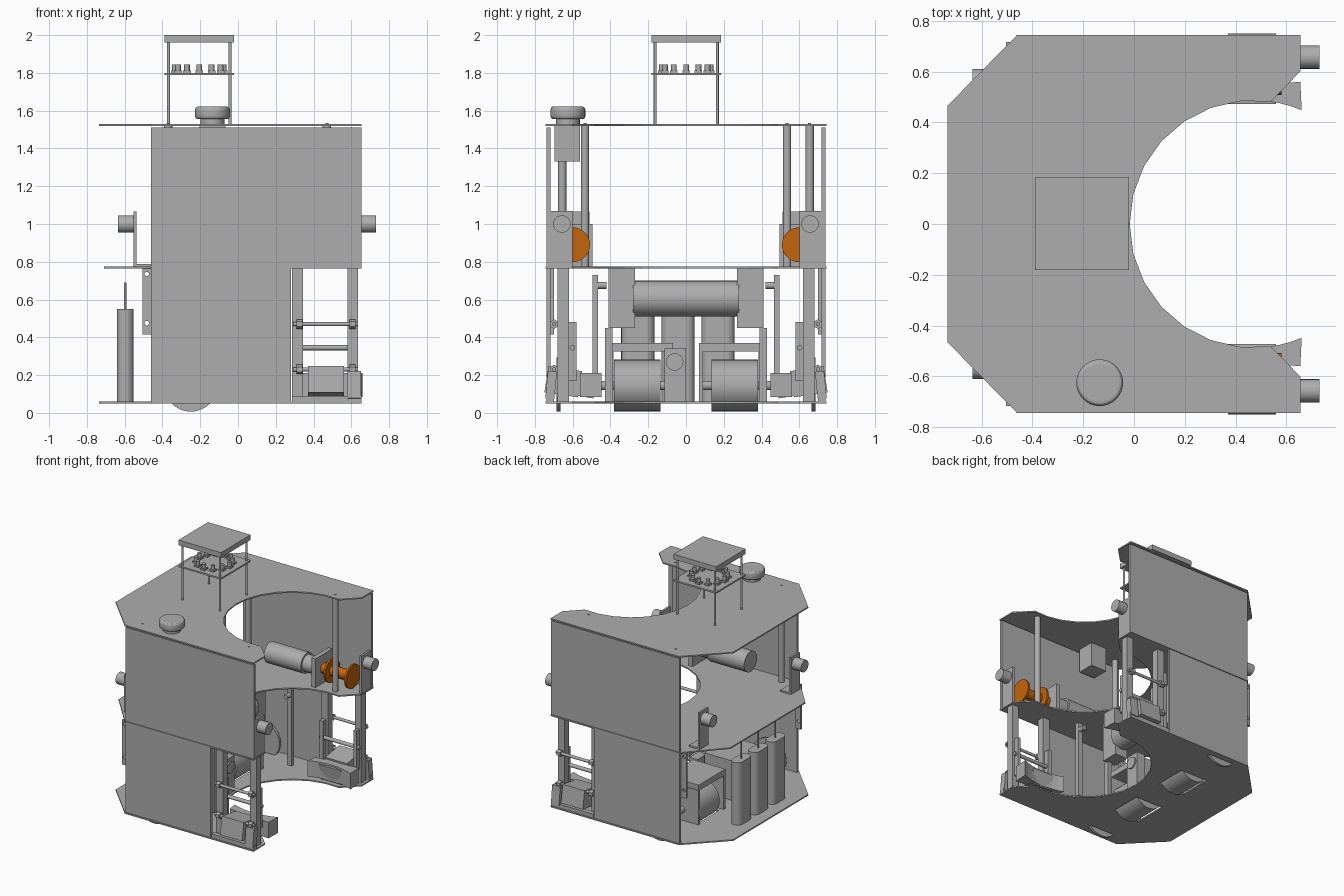
import bpy, bmesh, math
from mathutils import Matrix, Vector

if "Cube" in bpy.data.objects:
    bpy.data.objects.remove(bpy.data.objects["Cube"], do_unlink=True)


def material(name, rgb):
    m = bpy.data.materials.new(name)
    m.use_nodes = True
    m.diffuse_color = (*rgb, 1)
    m.node_tree.nodes["Principled BSDF"].inputs["Base Color"].default_value = (*rgb, 1)
    return m


GREY = material("metal grey", (0.42, 0.42, 0.42))
ORANGE = material("spool orange", (0.55, 0.13, 0.004))


def add(name, mesh, mat):
    mesh.materials.clear()
    mesh.materials.append(mat)
    ob = bpy.data.objects.new(name, mesh)
    bpy.context.collection.objects.link(ob)
    return ob


def box(name, x, y, z, tilt=0, mat=GREY):
    """Box from three (low, high) ranges, tilted about x."""
    bm = bmesh.new()
    size = [abs(r[1] - r[0]) for r in (x, y, z)]
    mid = Vector([(r[0] + r[1]) / 2 for r in (x, y, z)])
    bmesh.ops.create_cube(bm, size=1, matrix=Matrix.Translation(mid)
                          @ Matrix.Rotation(tilt, 4, "X") @ Matrix.Diagonal((*size, 1)))
    me = bpy.data.meshes.new(name)
    bm.to_mesh(me)
    bm.free()
    return add(name, me, mat)


def rod(name, a, b, r, mat=GREY, sides=24):
    """Cylinder between two points."""
    a, b = Vector(a), Vector(b)
    turn = (b - a).to_track_quat("Z", "Y").to_matrix().to_4x4()
    bm = bmesh.new()
    bmesh.ops.create_cone(bm, cap_ends=True, segments=sides, radius1=r, radius2=r,
                          depth=(b - a).length, matrix=Matrix.Translation((a + b) / 2) @ turn)
    for f in bm.faces:
        f.smooth = sides > 8 and len(f.verts) == 4
    me = bpy.data.meshes.new(name)
    bm.to_mesh(me)
    bm.free()
    return add(name, me, mat)


def slab(name, loops, low, high, upright=False):
    """Extruded outline with holes; upright outlines lie in x-z and extrude along y."""
    cu = bpy.data.curves.new(name, "CURVE")
    cu.dimensions, cu.fill_mode = "2D", "BOTH"
    cu.extrude = (high - low) / 2
    for loop in loops:
        sp = cu.splines.new("POLY")
        sp.points.add(len(loop) - 1)
        for p, (u, v) in zip(sp.points, loop):
            p.co = (u, v, 0, 1)
        sp.use_cyclic_u = True
    tmp = bpy.data.objects.new(name + "_outline", cu)
    bpy.context.collection.objects.link(tmp)
    bpy.context.view_layer.update()
    me = bpy.data.meshes.new_from_object(tmp.evaluated_get(bpy.context.evaluated_depsgraph_get()))
    bpy.data.objects.remove(tmp, do_unlink=True)
    for p in me.polygons:
        p.use_smooth = False
    mid = (low + high) / 2
    if upright:
        me.transform(Matrix.Translation((0, mid, 0)) @ Matrix.Rotation(math.pi / 2, 4, "X"))
    else:
        me.transform(Matrix.Translation((0, 0, mid)))
    return add(name, me, GREY)


def arc(cx, cy, r, start, end, n):
    angles = [math.radians(start + (end - start) * i / n) for i in range(n + 1)]
    return [(cx + r * math.cos(t), cy + r * math.sin(t)) for t in angles]


def rect(x0, x1, y0, y1):
    return [(x0, y0), (x1, y0), (x1, y1), (x0, y1)]


# Three deck plates with a round bay open to +x
def deck(name, z, back, holes=()):
    half = [(0.655, 0.6), (0.655, 0.745), (-0.46, 0.745), (back, 0.465)]
    outline = half + [(x, -y) for x, y in reversed(half)]
    outline += arc(0.47, 0, 0.487, 278, 82, 14)
    slab(name, [outline, *holes], z, z + 0.01)


wheel_holes = [rect(-0.37, -0.13, s * 0.255 - 0.13, s * 0.255 + 0.13) for s in (-1, 1)]
wheel_holes += [rect(-0.36, -0.14, s * 0.675 - 0.02, s * 0.675 + 0.02) for s in (-1, 1)]
deck("bottom_deck", 0.05, -0.735, wheel_holes)
deck("middle_deck", 0.765, -0.71)
deck("top_deck", 1.52, -0.735)

for s, side in ((-1, "right"), (1, "left")):
    def span(a, b):
        return sorted((s * a, s * b))

    # Side wall with its lower corner cut away
    wall = [(-0.46, 0.05), (0.28, 0.05), (0.28, 0.77), (0.655, 0.77), (0.655, 1.51), (-0.46, 1.51)]
    slab(side + "_wall", [wall], *span(0.717, 0.738), upright=True)
    holes = [arc(-0.483, z, 0.012, 0, 330, 11) for z in (0.475, 0.735)]
    slab(side + "_wall_tab", [rect(-0.505, -0.455, 0.415, 0.765), *holes],
         *span(0.70, 0.717), upright=True)

    # Posts between the upper decks, with screw heads
    for x, y in ((0.47, 0.535), (-0.37, 0.655)):
        rod(side + "_deck_post", (x, s * y, 0.775), (x, s * y, 1.52), 0.022)
        rod(side + "_deck_screw", (x, s * y, 1.515), (x, s * y, 1.534), 0.008)

    # Front and rear range sensors on brackets
    box(side + "_front_sensor_plate", (0.635, 0.652), span(0.6, 0.738), (0.775, 1.07))
    rod(side + "_front_sensor", (0.652, s * 0.657, 1), (0.73, s * 0.657, 1), 0.046)
    box(side + "_rear_sensor_plate", (-0.553, -0.538), span(0.51, 0.62), (0.775, 1.065))
    box(side + "_rear_sensor_foot", (-0.55, -0.46), span(0.51, 0.62), (0.775, 0.787))
    rod(side + "_rear_sensor", (-0.635, s * 0.565, 1), (-0.553, s * 0.565, 1), 0.046)

    # Winch: motor, bracket and spool
    def winch(part, x0, x1, r, mat=GREY):
        rod(side + part, (x0, s * 0.6, 0.89), (x1, s * 0.6, 0.89), r, mat, 32)
    winch("_winch_motor", -0.14, 0.18, 0.08)
    winch("_winch_gearbox", 0.18, 0.3, 0.065)
    box(side + "_winch_bracket", (0.29, 0.325), span(0.495, 0.705), (0.775, 1.0))
    winch("_spool_hub", 0.325, 0.58, 0.04, ORANGE)
    winch("_spool_inner_flange", 0.385, 0.4, 0.092, ORANGE)
    winch("_spool_outer_flange", 0.565, 0.58, 0.092, ORANGE)

    # Gripper frame: posts, sill, cross rods with nuts
    for x0, x1 in ((0.285, 0.345), (0.58, 0.635)):
        box(side + "_gripper_post", (x0, x1), span(0.62, 0.68), (0.06, 0.765))
        box(side + "_gripper_lever", (x0 + 0.015, x1 - 0.015), span(0.58, 0.68), (0.17, 0.48))
    box(side + "_gripper_sill", (0.285, 0.655), span(0.70, 0.738), (0.06, 0.09))
    box(side + "_gripper_stop", (0.58, 0.65), span(0.69, 0.738), (0.075, 0.22), s * 0.1)
    for y, z, r in ((0.698, 0.47, 0.011), (0.602, 0.345, 0.014), (0.698, 0.23, 0.011)):
        rod(side + "_cross_rod", (0.29, s * y, z), (0.635, s * y, z), r)
        if y > 0.65:
            for x in (0.325, 0.605):
                rod(side + "_rod_nut", (x - 0.016, s * y, z), (x + 0.016, s * y, z), 0.025, sides=6)

    # Gripper finger following the bay
    box(side + "_finger_block", (0.37, 0.56), span(0.56, 0.74), (0.095, 0.235), s * 0.15)
    box(side + "_finger_arm", (0.37, 0.56), span(0.48, 0.6), (0.085, 0.205), s * 0.15)
    pad = arc(0.47, 0, 0.487, 67, 112, 8) + [(0.30, 0.53), (0.655, 0.56)]
    slab(side + "_finger_pad", [[(x, s * y) for x, y in pad]], 0.085, 0.21)

    # Upright lever beside the lift motor
    box(side + "_lift_lever", (0.1, 0.14), span(0.465, 0.495), (0.12, 0.73))
    rod(side + "_lift_pin", (0.12, s * 0.42, 0.675), (0.12, s * 0.47, 0.675), 0.018)
    box(side + "_lift_mount", (-0.16, -0.05), span(0.27, 0.41), (0.45, 0.765))
    box(side + "_lift_stay", (-0.12, -0.08), span(0.39, 0.43), (0.06, 0.45))

    # Drive wheel in its bracket, and thin tracking wheel
    rod(side + "_drive_wheel", (-0.25, s * 0.135, 0.145), (-0.25, s * 0.38, 0.145), 0.137, sides=40)
    rod(side + "_wheel_axle", (-0.25, s * 0.07, 0.145), (-0.25, s * 0.6, 0.145), 0.025)
    box(side + "_wheel_bracket_top", (-0.39, -0.11), span(0.07, 0.4), (0.325, 0.37))
    for y in (0.07, 0.385):
        box(side + "_wheel_bracket_leg", (-0.39, -0.11), span(y, y + 0.02), (0.06, 0.33))
    rod(side + "_tracking_wheel", (-0.25, s * 0.665, 0.15), (-0.25, s * 0.685, 0.15), 0.143, sides=40)

# Lift motor lying across the machine
rod("lift_motor", (-0.11, -0.28, 0.605), (-0.11, 0.28, 0.605), 0.095, sides=32)

# Centre sensor box facing the bay
box("bay_sensor_box", (-0.1, -0.03), (-0.115, 0), (0.06, 0.34))
rod("bay_sensor_lens", (-0.03, -0.06, 0.27), (-0.02, -0.06, 0.27), 0.046)

# Three battery packs along the rear
for y in (-0.255, -0.042, 0.17):
    shape = arc(-0.597, y + 0.044, 0.044, 0, 180, 10) + arc(-0.597, y - 0.044, 0.044, 180, 360, 10)
    slab("battery_pack", [shape], 0.06, 0.55)
    rod("battery_lead", (-0.597, y, 0.55), (-0.597, y, 0.69), 0.006, sides=12)

# Sensor dome on the top deck with its housing beneath
rod("dome_neck", (-0.135, -0.625, 1.53), (-0.135, -0.625, 1.56), 0.063)
dome = rod("dome_cap", (-0.135, -0.625, 1.555), (-0.135, -0.625, 1.622), 0.092, sides=32)
bevel = dome.modifiers.new("rounded_rim", "BEVEL")
bevel.width, bevel.segments, bevel.limit_method = 0.016, 3, "ANGLE"
box("dome_housing", (-0.205, -0.065), (-0.695, -0.56), (1.33, 1.52))

# Beacon tower: roof, tray, corner rods and a ring of emitters
box("tower_roof", (-0.39, -0.02), (-0.182, 0.185), (1.96, 2.0))
box("tower_tray", (-0.39, -0.02), (-0.182, 0.185), (1.788, 1.80))
for x in (-0.368, -0.042):
    for y in (-0.163, 0.166):
        rod("tower_rod", (x, y, 1.53), (x, y, 1.96), 0.008, sides=12)
for x, y in arc(-0.205, 0.001, 0.13, 0, 330, 11):
    rod("emitter", (x, y, 1.80), (x, y, 1.845), 0.015, sides=12)
    box("emitter_foot", (x - 0.02, x + 0.02), (y - 0.02, y + 0.02), (1.80, 1.812))
